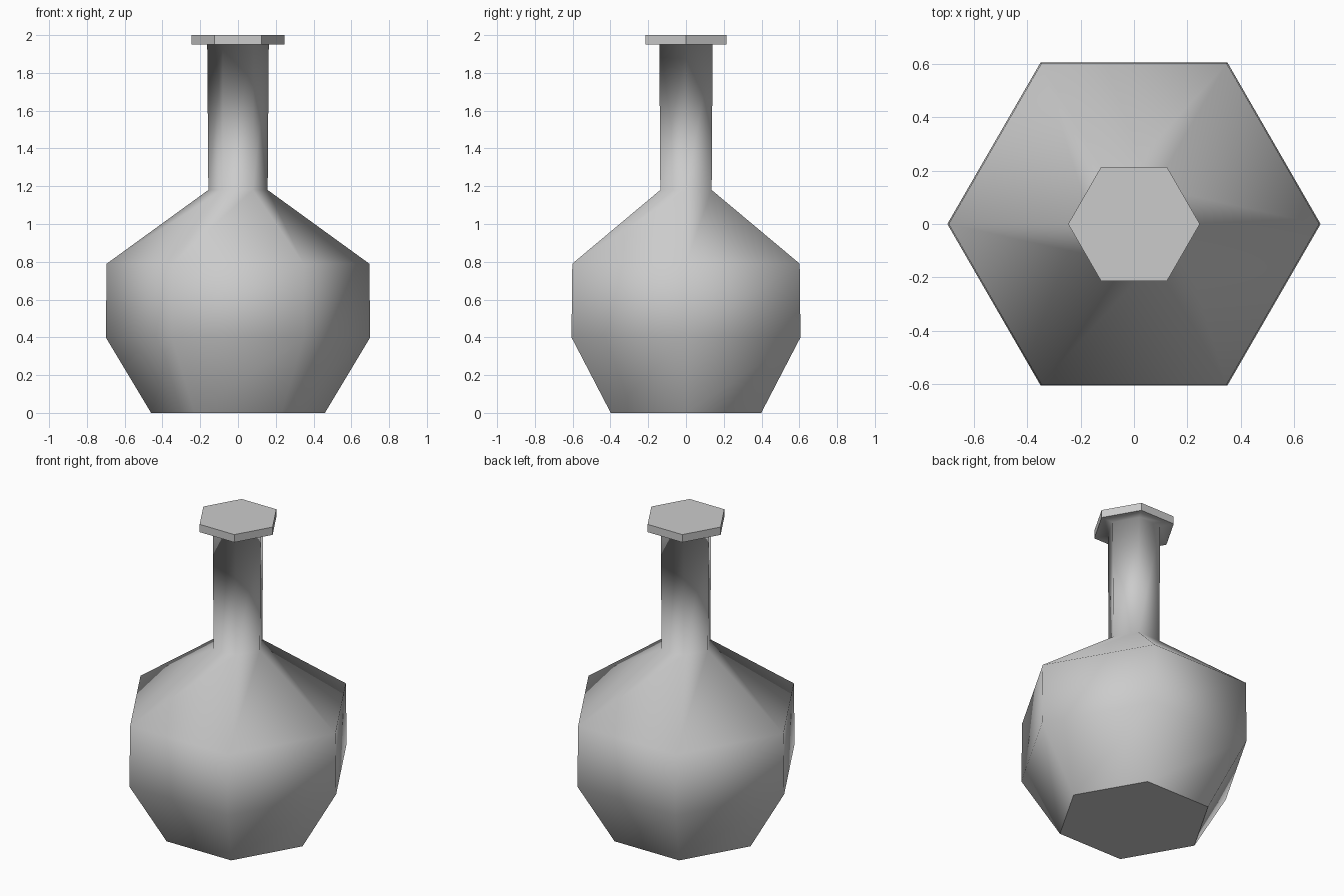
import bpy, bmesh
from math import cos, sin, pi

cube = bpy.data.objects.get("Cube")
if cube:
    bpy.data.objects.remove(cube, do_unlink=True)

SIDES = 6

# One plain grey for the whole flask
grey = bpy.data.materials.new("light grey")
grey.use_nodes = True
colour = (0.6, 0.6, 0.6, 1)
grey.diffuse_color = colour
grey.node_tree.nodes["Principled BSDF"].inputs["Base Color"].default_value = colour

# Profile of the flask: radius, height
profile = [(0.46, 0), (0.70, 0.40), (0.695, 0.79), (0.157, 1.18),
           (0.163, 1.95), (0.247, 1.95), (0.247, 2.0)]

bm = bmesh.new()
rings = [[bm.verts.new((r * cos(2 * pi * i / SIDES), r * sin(2 * pi * i / SIDES), z))
          for i in range(SIDES)] for r, z in profile]

# Rounded body, neck and underside of the lip; the lip rim stays faceted
for k, (low, high) in enumerate(zip(rings, rings[1:])):
    for i in range(SIDES):
        j = (i + 1) % SIDES
        face = bm.faces.new((low[i], low[j], high[j], high[i]))
        face.smooth = k < len(rings) - 2

# Flat base and closed top
bm.faces.new(rings[0][::-1])
bm.faces.new(rings[-1])

# Crisp edges wherever a flat face meets another face
for edge in bm.edges:
    edge.smooth = all(f.smooth for f in edge.link_faces)

mesh = bpy.data.meshes.new("flask")
bm.to_mesh(mesh)
bm.free()
mesh.materials.append(grey)
flask = bpy.data.objects.new("flask", mesh)
bpy.context.collection.objects.link(flask)
